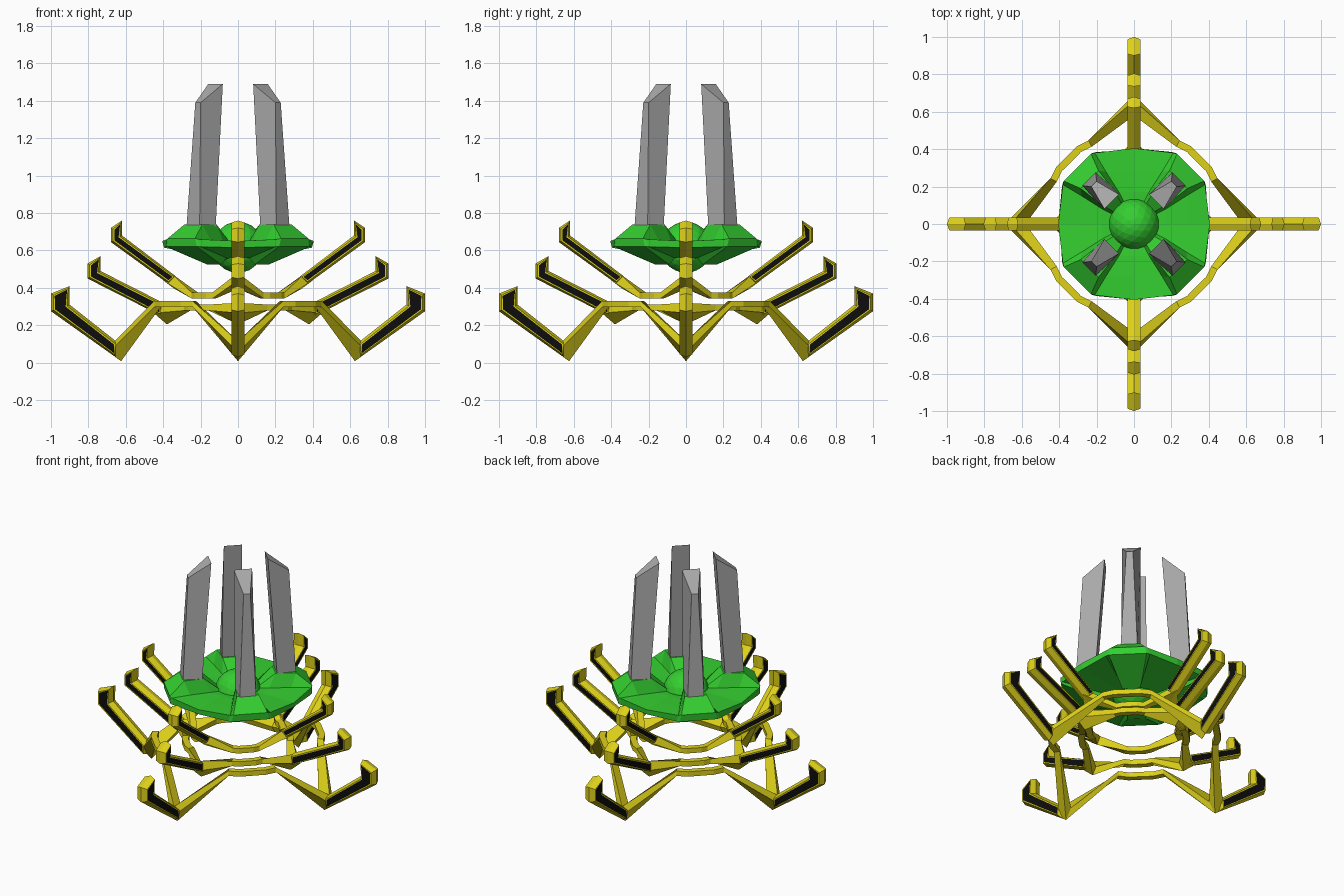
import bpy, bmesh
from math import pi, sqrt
from mathutils import Vector

cube = bpy.data.objects.get("Cube")
if cube:
    bpy.data.objects.remove(cube)


def material(name, rgb):
    m = bpy.data.materials.new(name)
    m.use_nodes = True
    m.diffuse_color = (*rgb, 1)
    m.node_tree.nodes["Principled BSDF"].inputs["Base Color"].default_value = (*rgb, 1)
    return m


GREEN = material("green", (0.035, 0.62, 0.03))
YELLOW = material("yellow", (0.73, 0.64, 0.01))
BLACK = material("black", (0.004, 0.004, 0.004))
GREY = material("grey", (0.4, 0.4, 0.4))


def finish(name, bm, mats):
    bmesh.ops.remove_doubles(bm, verts=bm.verts, dist=0.0005)
    bmesh.ops.recalc_face_normals(bm, faces=bm.faces)
    mesh = bpy.data.meshes.new(name)
    bm.to_mesh(mesh)
    bm.free()
    for m in mats:
        mesh.materials.append(m)
    return mesh


def place(name, mesh, turns=1):
    # quarter-turn copies sharing one mesh
    for k in range(turns):
        ob = bpy.data.objects.new(name if turns == 1 else f"{name}_{k + 1}", mesh)
        ob.rotation_euler.z = k * pi / 2
        bpy.context.collection.objects.link(ob)


def loft(sections):
    bm = bmesh.new()
    rings = [[bm.verts.new(p) for p in s] for s in sections]
    n = len(rings[0])
    for a, b in zip(rings, rings[1:]):
        for i in range(n):
            j = (i + 1) % n
            bm.faces.new((a[i], a[j], b[j], b[i]))
    bm.faces.new(rings[0][::-1])
    bm.faces.new(rings[-1])
    return bm


# Body: each ring has axis point, recess edge and raised pad corner, repeated by symmetry
def body_ring(axis, edge, corner):
    (r, za), (ex, ey, ez), (cx, cy, cz) = axis, edge, corner
    quarter = [(r, 0, za), (ex, ey, ez), (cx, cy, cz), (cy, cx, cz), (ey, ex, ez)]
    ring = []
    for k in range(4):
        for x, y, z in quarter:
            for _ in range(k):
                x, y = -y, x
            ring.append((x, y, z))
    return ring


body = loft([
    body_ring((0.12, 0.57), (0.13, 0.06, 0.56), (0.165, 0.09, 0.525)),
    body_ring((0.395, 0.615), (0.385, 0.2, 0.62), (0.38, 0.22, 0.62)),
    body_ring((0.405, 0.65), (0.38, 0.21, 0.66), (0.375, 0.23, 0.665)),
    body_ring((0.28, 0.65), (0.28, 0.15, 0.658), (0.285, 0.19, 0.74)),
    body_ring((0.17, 0.65), (0.17, 0.08, 0.652), (0.19, 0.115, 0.74)),
    body_ring((0.1, 0.645), (0.1, 0.045, 0.645), (0.1, 0.06, 0.65)),
])
place("body", finish("body", body, [GREEN]))

# Core ball
bm = bmesh.new()
bmesh.ops.create_icosphere(bm, subdivisions=3, radius=0.137)
bmesh.ops.translate(bm, verts=bm.verts, vec=(0, 0, 0.617))
place("core", finish("core", bm, [GREEN]))


# Towers: leaning blades on the diagonals, with slanted tops
def diagonal(u, v, z):
    return ((u - v) / sqrt(2), (u + v) / sqrt(2), z)


tower = loft([
    [diagonal(0.226, -0.057, 0.72), diagonal(0.34, -0.05, 0.72),
     diagonal(0.34, 0.05, 0.72), diagonal(0.226, 0.057, 0.72)],
    [diagonal(0.17, -0.055, 1.49), diagonal(0.303, -0.02, 1.39),
     diagonal(0.303, 0.02, 1.39), diagonal(0.17, 0.055, 1.49)],
])
place("tower", finish("tower", tower, [GREY]), 4)


# Hooked arm: ridged bar with a dark panel inset in each side
def arm(name, profile, chamfer, border):
    bm = bmesh.new()
    for flip in (1, -1):
        face = bm.faces.new([bm.verts.new((r, 0, z)) for r, z in profile[::flip]])
        bm.normal_update()
        bmesh.ops.inset_individual(bm, faces=[face], thickness=chamfer, depth=0)
        side = 1 if face.normal.y > 0 else -1
        for v in face.verts:
            v.co.y = 0.036 * side
        bm.normal_update()
        bmesh.ops.inset_individual(bm, faces=[face], thickness=border, depth=0)
        face.material_index = 1
    place(name, finish(name, bm, [YELLOW, BLACK]), 4)


# Rail: wide blades at both arms narrowing to a curved bar between them
def rail(name, blade, scale, height):
    half = [[(r, 0, z) for r, z in blade]]
    for x, y in ((0.43, 0.235), (0.40, 0.295), (0.347, 0.347)):
        p = Vector((x, y, 0)) * scale
        out = p.normalized() * 0.019
        low, high = Vector((0, 0, height - 0.016)), Vector((0, 0, height + 0.016))
        half.append([p - out + low, p + out + low, p + out + high, p - out + high])
    other = [[(q[1], q[0], q[2]) for q in s] for s in half[-2::-1]]
    place(name, finish(name, loft(half + other), [YELLOW]), 4)


arm("lower_arm", [(0.655, 0.03), (1.0, 0.275), (1.0, 0.37), (0.9, 0.41), (0.9, 0.31), (0.64, 0.105)],
    0.016, 0.008)
rail("lower_rail", [(0.625, 0.008), (0.69, 0.055), (0.66, 0.115), (0.58, 0.07)], 1.0, 0.315)

arm("middle_arm", [(0.41, 0.25), (0.805, 0.45), (0.805, 0.53), (0.735, 0.57), (0.735, 0.49), (0.4, 0.32)],
    0.013, 0.008)
rail("middle_rail", [(0.38, 0.205), (0.45, 0.265), (0.42, 0.32), (0.35, 0.25)], 0.63, 0.295)

arm("upper_arm", [(0.37, 0.42), (0.68, 0.645), (0.68, 0.72), (0.62, 0.76), (0.62, 0.68), (0.33, 0.46)],
    0.013, 0.008)
rail("upper_rail", [(0.34, 0.395), (0.4, 0.44), (0.36, 0.48), (0.31, 0.44)], 0.54, 0.36)
